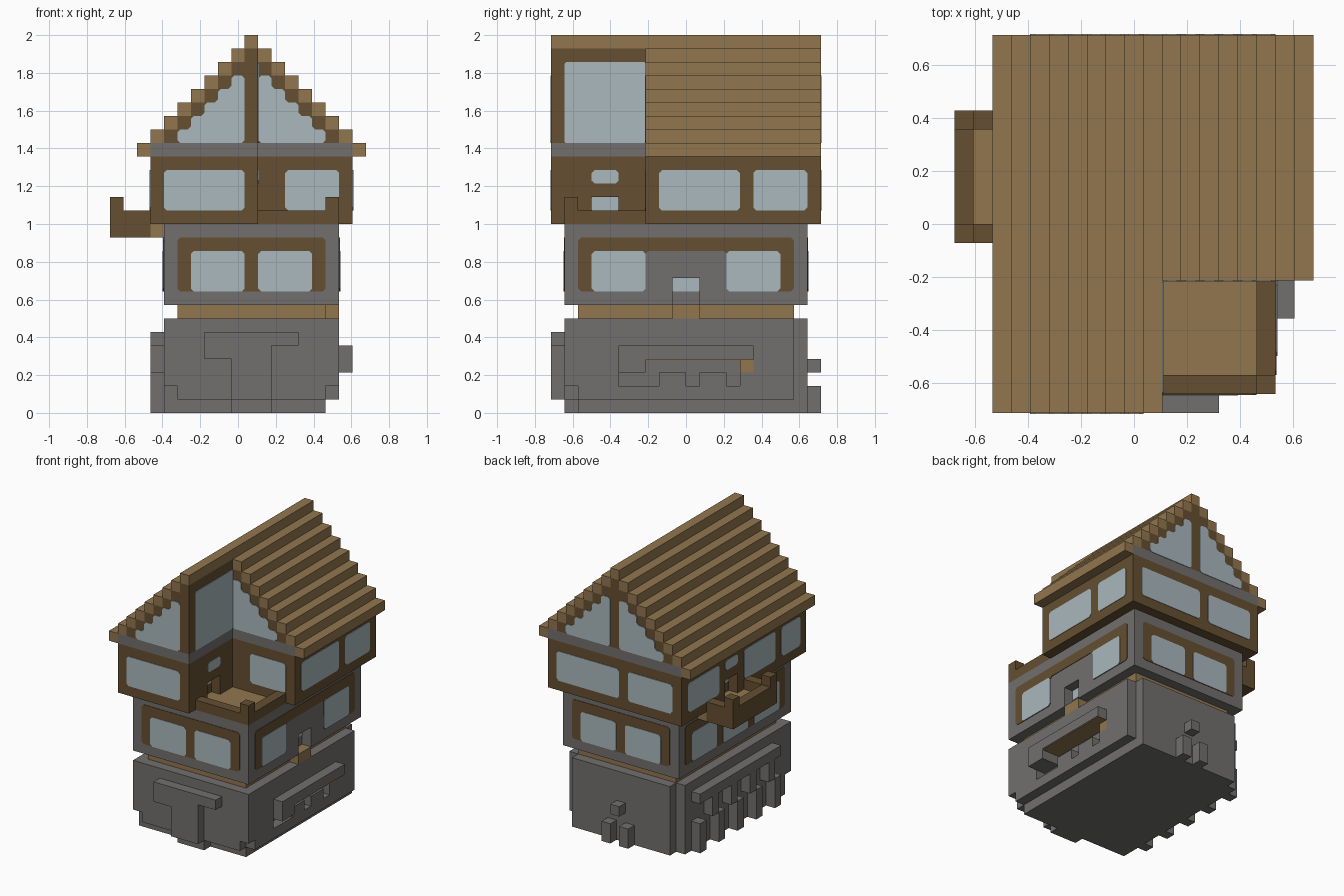
import bpy, bmesh
from mathutils import Vector

if "Cube" in bpy.data.objects:
    bpy.data.objects.remove(bpy.data.objects["Cube"])

U = 1 / 14                       # size of one block
ORIGIN = Vector((-9.5, -10, 0))  # block grid corner


def material(name, rgb):
    m = bpy.data.materials.new(name)
    m.use_nodes = True
    m.diffuse_color = (*rgb, 1)
    m.node_tree.nodes["Principled BSDF"].inputs["Base Color"].default_value = (*rgb, 1)
    return m


STONE = material("grey stone", (.165, .16, .157))
DARK = material("dark wood", (.13, .078, .031))
LIGHT = material("light wood", (.285, .182, .077))
GLASS = material("pale glass", (.40, .48, .51))


def finish(name, bm, mat):
    bmesh.ops.recalc_face_normals(bm, faces=bm.faces)
    mesh = bpy.data.meshes.new(name)
    bm.to_mesh(mesh)
    bm.free()
    mesh.materials.append(mat)
    ob = bpy.data.objects.new(name, mesh)
    bpy.context.collection.objects.link(ob)
    return ob


def box(name, mat, x, y, z):
    """Block from (start, end) pairs in grid units."""
    bm = bmesh.new()
    bmesh.ops.create_cube(bm, size=1)
    for v in bm.verts:
        g = Vector([r[0] if c < 0 else r[1] for c, r in zip(v.co, (x, y, z))])
        v.co = (g + ORIGIN) * U
    return finish(name, bm, mat)


def cut(ob, x, y, z):
    tool = box("cutter", ob.data.materials[0], x, y, z)
    tool.hide_render = True
    mod = ob.modifiers.new("cut", "BOOLEAN")
    mod.operation, mod.solver, mod.object = "DIFFERENCE", "EXACT", tool
    bpy.context.view_layer.objects.active = ob
    bpy.ops.object.modifier_apply(modifier=mod.name)
    bpy.data.objects.remove(tool)


def panel(name, mat, side, wall, pts, lift=.05, chamfer=.22):
    """Thin plate on a wall; side is -x, +x, -y or +y, pts are (along, height)."""
    sign = 1 if side[0] == "+" else -1
    pts = [Vector(p) for p in pts]
    outline = []
    for i, p in enumerate(pts):
        for q in (pts[i - 1], pts[(i + 1) % len(pts)]):
            outline.append(p + (q - p).normalized() * chamfer)
    bm = bmesh.new()
    rings = []
    for depth in (wall, wall + sign * lift):
        ring = []
        for a, h in outline:
            g = Vector((depth, a, h) if side[1] == "x" else (a, depth, h))
            ring.append(bm.verts.new((g + ORIGIN) * U))
        rings.append(ring)
        bm.faces.new(ring)
    n = len(outline)
    for i in range(n):
        j = (i + 1) % n
        bm.faces.new((rings[0][i], rings[0][j], rings[1][j], rings[1][i]))
    return finish(name, bm, mat)


def rect(a, h):
    return [(a[0], h[0]), (a[1], h[0]), (a[1], h[1]), (a[0], h[1])]


# Stone base with notched corners
base = box("stone_base", STONE, (4, 17), (1, 19), (1, 7))
foot = box("base_foot", STONE, (4, 16), (2, 19), (0, 1))
for x in ((4, 5), (16, 17)):
    cut(base, x, (.5, 2), (.5, 2))
    wide = (3, 5) if x[0] == 4 else (16, 18)
    cut(base, wide, (18, 20), (0, 8))
cut(foot, (3, 5), (18, 20), (-1, 2))
cut(base, (16, 18), (5, 15), (2, 4))

# Front buttress
box("buttress_stem", STONE, (9, 12), (0, 1), (1, 6))
box("buttress_foot", STONE, (9, 12), (1, 2), (0, 1))
box("buttress_right_arm", STONE, (7, 9), (0, 1), (4, 6))
box("buttress_left_arm", STONE, (12, 14), (0, 1), (5, 6))

# Recess with hood on the left wall
box("recess_hood", STONE, (17, 18), (5, 15), (4, 5))
box("recess_end", STONE, (16, 18), (5, 7), (3, 4))
box("recess_lining", LIGHT, (16.02, 17.95), (7, 15), (3.92, 4))
box("recess_plank", LIGHT, (16, 17), (14, 15), (3, 4))
for y in ((8, 10), (11, 13), (14, 15)):
    box("recess_tooth", STONE, (16, 17), y, (2, 3))

# Ledge and feet on the right wall
box("right_ledge", STONE, (3, 4), (4, 17), (5, 6))
for y in (5, 8, 11, 14):
    box("right_bracket", STONE, (3, 4), (y, y + 1), (3, 5))
for y in (4, 7, 10, 13, 16):
    box("right_foot", STONE, (3, 4), (y, y + 1), (0, 3))

# Small blocks on the back wall
box("back_block", STONE, (10, 11), (19, 20), (3, 4))
for x in (9, 11):
    box("back_foot", STONE, (x, x + 1), (19, 20), (0, 2))

# Timber layer and doorstep
box("timber_layer", LIGHT, (5, 16), (2, 18), (7, 8))
box("door_step", LIGHT, (16, 17), (9, 11), (7, 8))

# Middle floor
middle = box("middle_floor", STONE, (4, 17), (1, 19), (8, 14))
cut(middle, (16, 18), (9, 11), (7, 10))
panel("door_pane", GLASS, "+x", 16, rect((9, 11), (9, 10)), chamfer=.05)
box("door_floor", LIGHT, (16, 17), (9, 11), (7.95, 8.03))
MIDDLE = (9, 12)
for side, wall, span, panes in (
        ("-y", 1, (5, 16), ((6, 10), (11, 15))),
        ("+y", 19, (5, 16), ((6, 10), (11, 15))),
        ("-x", 4, (2, 18), ((3, 7), (8, 12), (13, 17)))):
    panel("middle_frame", DARK, side, wall, rect(span, (9, 13)))
    for a in panes:
        panel("middle_window", GLASS, side, wall, rect(a, MIDDLE), lift=.09)

# Left wall frame arching over the doorway
panel("left_frame", DARK, "+x", 17,
      [(2, 9), (7, 9), (7, 12), (13, 12), (13, 9), (18, 9), (18, 13), (2, 13)])
for a in ((3, 7), (13, 17)):
    panel("left_window", GLASS, "+x", 17, rect(a, MIDDLE), lift=.09)

# Upper floor around the open terrace
wing = box("upper_wing", DARK, (3, 11), (0, 7), (14, 19))
hall = box("upper_hall", DARK, (3, 18), (7, 20), (14, 19))
cut(wing, (10, 12), (3, 5), (13.5, 16))
cut(hall, (2, 4), (11, 13), (13.5, 16))
for side, wall, y in (("+x", 10, (3, 5)), ("-x", 4, (11, 13))):
    panel("upper_door_pane", GLASS, side, wall, rect(y, (15, 16)), chamfer=.05)
    outer = 11 if wall == 10 else 3
    panel("upper_door_light", GLASS, side, outer, rect(y, (17, 18)))
for side, wall, panes in (
        ("-y", 0, ((4, 10),)),
        ("-y", 7, ((13, 17),)),
        ("+x", 18, ((8, 14), (15, 19))),
        ("+y", 20, ((4, 9), (10, 17))),
        ("-x", 3, ((1, 4), (5, 10), (14, 19)))):
    for a in panes:
        panel("upper_window", GLASS, side, wall, rect(a, (15, 18)))

# Front terrace
box("terrace_floor", LIGHT, (10, 16), (2, 7), (13.95, 14.04))
box("terrace_front_rail", DARK, (11, 17), (1, 2), (14, 15))
box("terrace_side_rail", DARK, (16, 17), (2, 7), (14, 15))
box("terrace_post", DARK, (16, 17), (1, 2), (14, 16))

# Right balcony
box("balcony_floor", LIGHT, (1, 4), (10, 15), (13, 14))
box("balcony_outer_rail", DARK, (0, 1), (9, 16), (13, 15))
for y in (9, 15):
    box("balcony_end_rail", DARK, (1, 3), (y, y + 1), (13, 15))
    box("balcony_beam", LIGHT, (3, 4), (y, y + 1), (13, 14))
    box("balcony_post", DARK, (0, 1), (y, y + 1), (15, 16))

# Stone band below the roof
box("wing_band", STONE, (3, 11), (0, 7), (19, 20))
box("hall_band", STONE, (3, 18), (7, 20), (19, 20))

# Stepped attic and roof boards
for k in range(7):
    z = (20 + k, 21 + k)
    box("attic_wing", DARK, (4 + k, 11), (0, 7), z)
    box("attic_hall", DARK, (4 + k, 17 - k), (7, 20), z)
for k in range(8):
    z = (19 + k, 20 + k)
    box("right_roof_board", LIGHT, (2 + k, 3 + k), (0, 20), z)
    box("left_roof_board", LIGHT, (18 - k, 19 - k), (7, 20), z)
box("roof_ridge", LIGHT, (10, 11), (0, 20), (27, 28))

# Stepped gable windows
stairs = [(10, 25), (10, 20)]
for k in range(5):
    stairs += [(5 + k, 20 + k), (5 + k, 21 + k)]
mirrored = [(21 - a, h) for a, h in stairs]
# the last stair point meets the first along the top edge
for side, wall, shape in (("-y", 0, stairs), ("-y", 7, mirrored),
                          ("+y", 20, stairs), ("+y", 20, mirrored)):
    panel("gable_window", GLASS, side, wall, shape)
panel("wing_attic_window", GLASS, "+x", 11, rect((1, 7), (20, 26)), chamfer=.1)
